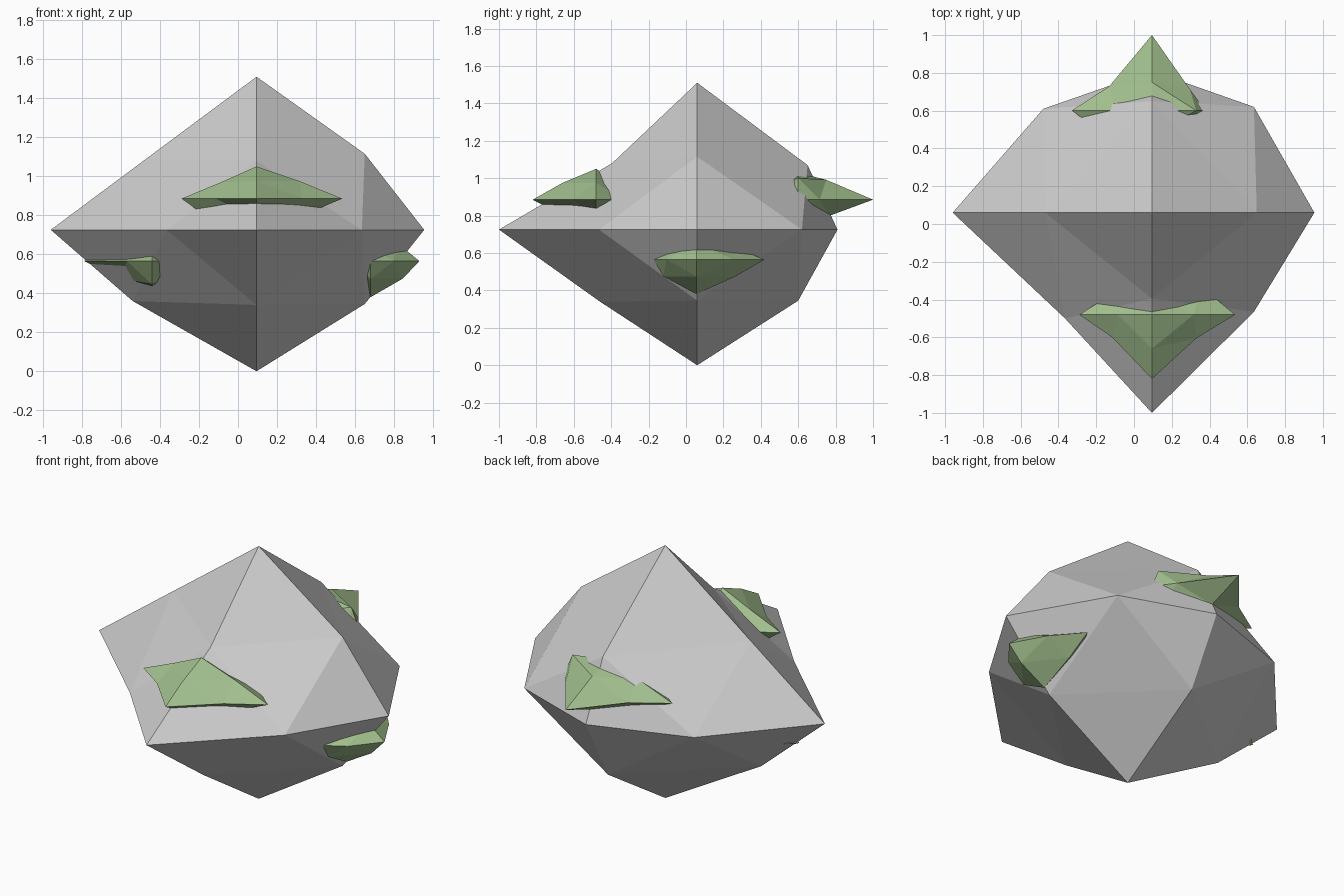
import bpy, bmesh
from mathutils import Vector

if "Cube" in bpy.data.objects:
    bpy.data.objects.remove(bpy.data.objects["Cube"])

# Directions: left, right, front, back, down, up
DIRS = dict(L=(-1, 0, 0), R=(1, 0, 0), F=(0, -1, 0), B=(0, 1, 0), D=(0, 0, -1), U=(0, 0, 1))
EDGES = ["LF", "LB", "RF", "RB", "LD", "LU", "RD", "RU", "FD", "FU", "BD", "BU"]


def faceted_stone(name, center, tips, mids, mat=None):
    """Octahedron with each face split in four; mids are reaches along both axes."""
    c = Vector(center)
    d = {k: Vector(v) for k, v in DIRS.items()}
    bm = bmesh.new()
    v = {k: bm.verts.new(c + d[k] * t) for k, t in zip("LRFBDU", tips)}
    for e, (a, b) in zip(EDGES, mids):
        v[e] = bm.verts.new(c + d[e[0]] * a + d[e[1]] * b)
    for x in "LR":
        for y in "FB":
            for z in "DU":
                xy, xz, yz = v[x + y], v[x + z], v[y + z]
                for tri in ((v[x], xy, xz), (v[y], xy, yz), (v[z], xz, yz), (xy, xz, yz)):
                    bm.faces.new(tri)
    bmesh.ops.recalc_face_normals(bm, faces=bm.faces)
    me = bpy.data.meshes.new(name)
    bm.to_mesh(me)
    bm.free()
    ob = bpy.data.objects.new(name, me)
    bpy.context.collection.objects.link(ob)
    if mat:
        me.materials.append(mat)
    return ob


moss = bpy.data.materials.new("moss_green")
moss.diffuse_color = (0.36, 0.52, 0.27, 1)
moss.use_nodes = True
moss.node_tree.nodes["Principled BSDF"].inputs["Base Color"].default_value = moss.diffuse_color

# Main boulder
faceted_stone("boulder", (.095, .06, .725), (1.055, .86, 1.06, .75, .725, .785),
              [(.46, .56), (.575, .55), (.54, .525), (.54, .56),
               (.635, .365), (.565, .365), (.555, .38), (.555, .39),
               (.52, .385), (.455, .355), (.54, .38), (.59, .345)])

# Moss clumps, half sunk into the boulder
faceted_stone("moss_front", (.095, -.48, .885), (.385, .44, .34, .2, .14, .165),
              [(.21, .12), (.21, .11), (.235, .125), (.265, .145),
               (.245, .1), (.18, .085), (.225, .09), (.22, .09),
               (.15, .1), (.18, .09), (.12, .08), (.12, .08)], moss)
faceted_stone("moss_back", (.095, .6, .885), (.425, .285, .2, .4, .14, .145),
              [(.24, .13), (.225, .13), (.235, .05), (.2, .115),
               (.2, .09), (.195, .085), (.2, .09), (.235, .115),
               (.12, .09), (.12, .08), (.17, .085), (.15, .106)], moss)
faceted_stone("moss_right", (.68, .055, .565), (.2, .25, .23, .365, .185, .12),
              [(.1, .12), (.1, .18), (.12, .16), (.14, .2),
               (.1, .08), (.1, .08), (.165, .09), (.14, .09),
               (.175, .09), (.15, .07), (.21, .09), (.19, .07)], moss)
faceted_stone("moss_left", (-.44, .06, .565), (.35, .2, .4, .36, .14, .14),
              [(.13, .22), (.13, .2), (.12, .22), (.12, .2),
               (.16, .09), (.18, .09), (.1, .08), (.1, .08),
               (.28, .12), (.22, .08), (.2, .09), (.2, .08)], moss)
